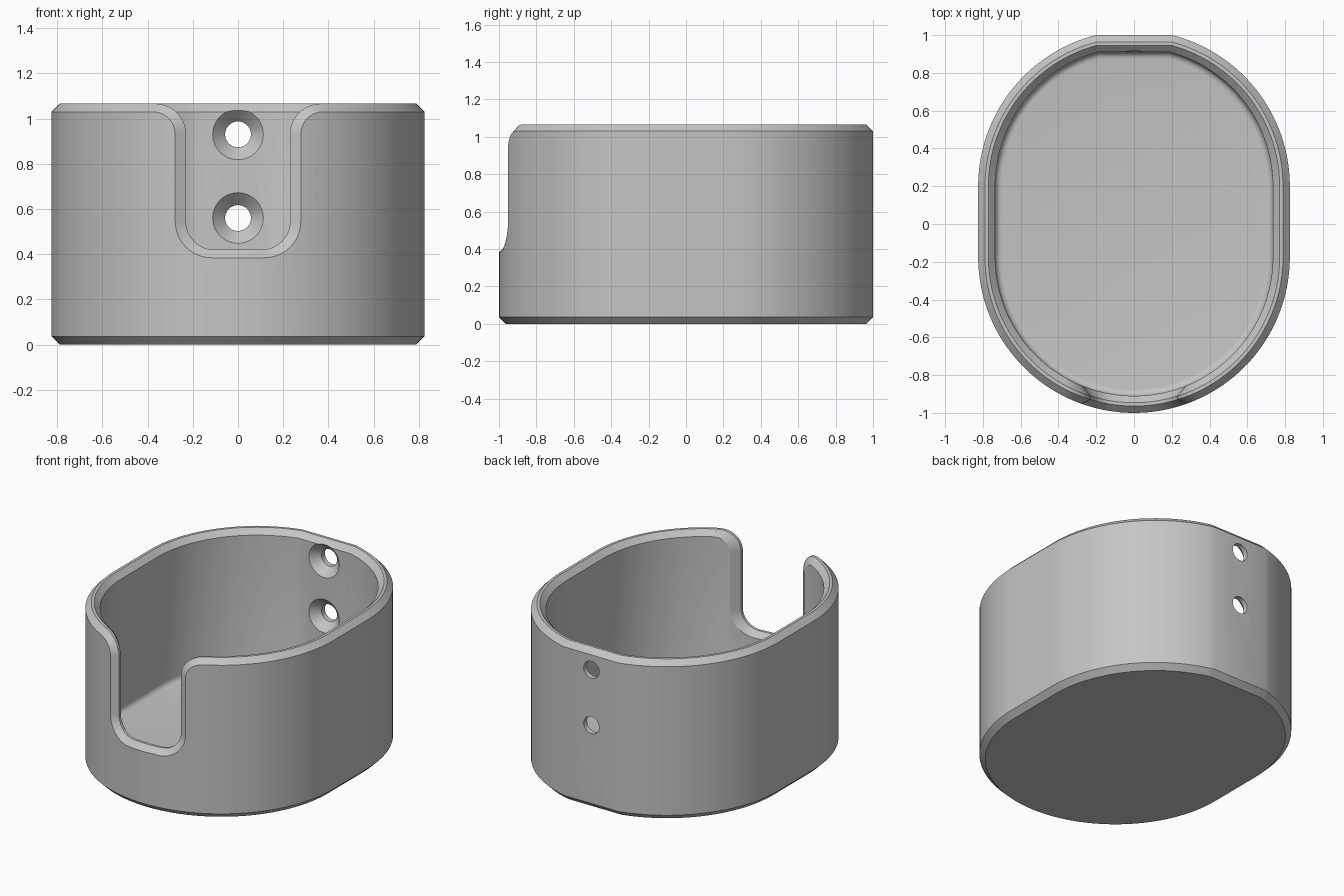
import bpy, bmesh
from math import sin, cos, pi, sqrt, atan2, radians

if "Cube" in bpy.data.objects:
    bpy.data.objects.remove(bpy.data.objects["Cube"])

RADIUS, BACK_C, FRONT_C = 0.825, 0.20, -0.175   # end arc radius and centres
WALL, CHAMFER, HEIGHT, FLOOR = 0.09, 0.036, 1.066, 0.135

grey = bpy.data.materials.new("plain grey")
grey.use_nodes = True
color = (0.56, 0.56, 0.56, 1)
grey.diffuse_color = color
grey.node_tree.nodes["Principled BSDF"].inputs["Base Color"].default_value = color


def arc(cx, cy, r, a0, a1, n):
    return [(cx + r * cos(a0 + (a1 - a0) * i / n),
             cy + r * sin(a0 + (a1 - a0) * i / n)) for i in range(n + 1)]


def loft(name, rings):
    """Closed solid from a stack of equal-length rings."""
    bm = bmesh.new()
    loops = [[bm.verts.new(p) for p in ring] for ring in rings]
    for a, b in zip(loops, loops[1:]):
        for i in range(len(a)):
            j = (i + 1) % len(a)
            bm.faces.new((a[i], a[j], b[j], b[i]))
    bm.faces.new(loops[0])
    bm.faces.new(loops[-1])
    bmesh.ops.recalc_face_normals(bm, faces=bm.faces)
    mesh = bpy.data.meshes.new(name)
    bm.to_mesh(mesh)
    bm.free()
    mesh.materials.append(grey)
    obj = bpy.data.objects.new(name, mesh)
    bpy.context.collection.objects.link(obj)
    return obj


def outline(d, z):
    """Rounded plan with a flat back, inset by d."""
    r = RADIUS - d
    flat = 1 - d - BACK_C
    a = atan2(flat, sqrt(r * r - flat * flat))
    pts = (arc(0, BACK_C, r, 0, a, 36) + arc(0, BACK_C, r, pi - a, pi, 36)
           + arc(0, FRONT_C, r, pi, 2 * pi, 96))
    return [(x, y, z) for x, y in pts]


# Cup body: outside, rim chamfered on both edges, inside wall and filleted floor
fillet = 0.035
profile = [(CHAMFER, 0), (0, CHAMFER), (0, HEIGHT - CHAMFER), (CHAMFER, HEIGHT),
           (WALL - CHAMFER, HEIGHT), (WALL, HEIGHT - CHAMFER)]
profile += arc(WALL + fillet, FLOOR + fillet, fillet, pi, 1.5 * pi, 5)
body = loft("holder_body", [outline(d, z) for d, z in profile])


def notch(d):
    """Front opening shape, grown outwards by d (a little more at the sides)."""
    side = 0.3 * d
    corner = 0.105 + side
    half = [(corner * i / 4, 0.42 - d) for i in range(1, 4)]
    half += arc(corner, 0.545, 0.125 + d, -pi / 2, 0, 12)
    half += arc(0.365 + side, 0.9305, 0.135 - d, pi, radians(92), 12)
    half.append((half[-1][0], 1.3))
    return half + [(-x, z) for x, z in reversed(half)]


def on_wall(d, depth):
    return [(x, FRONT_C - sqrt((RADIUS - depth) ** 2 - x * x), z) for x, z in notch(d)]


# Notch cutter, chamfered along the curved inner and outer faces
wide = 2 * CHAMFER
cutters = [loft("notch_cutter", [
    [(x, -0.4, z) for x, z in notch(wide)],
    on_wall(wide, WALL + CHAMFER),
    on_wall(0, WALL - CHAMFER),
    on_wall(0, CHAMFER),
    on_wall(wide, -CHAMFER),
    [(x, -1.3, z) for x, z in notch(wide)]])]

# Countersunk screw hole cutters in the back wall
inner = 1 - WALL
for z in (0.93, 0.56):
    steps = [(0.112, inner - 0.1), (0.112, inner), (0.057, inner + 0.055), (0.057, 1.1)]
    cutters.append(loft("screw_hole_cutter", [
        [(x, y, h) for x, h in arc(0, z, r, 0, 2 * pi, 48)[:-1]] for r, y in steps]))

# Cut the openings, then drop the cutters
bpy.context.view_layer.objects.active = body
for cutter in cutters:
    mod = body.modifiers.new("cut", 'BOOLEAN')
    mod.operation = 'DIFFERENCE'
    mod.solver = 'EXACT'
    mod.object = cutter
    bpy.ops.object.modifier_apply(modifier=mod.name)
    bpy.data.objects.remove(cutter)

for other in bpy.context.selected_objects:
    other.select_set(False)
body.select_set(True)
bpy.ops.object.shade_smooth_by_angle(angle=radians(25))
